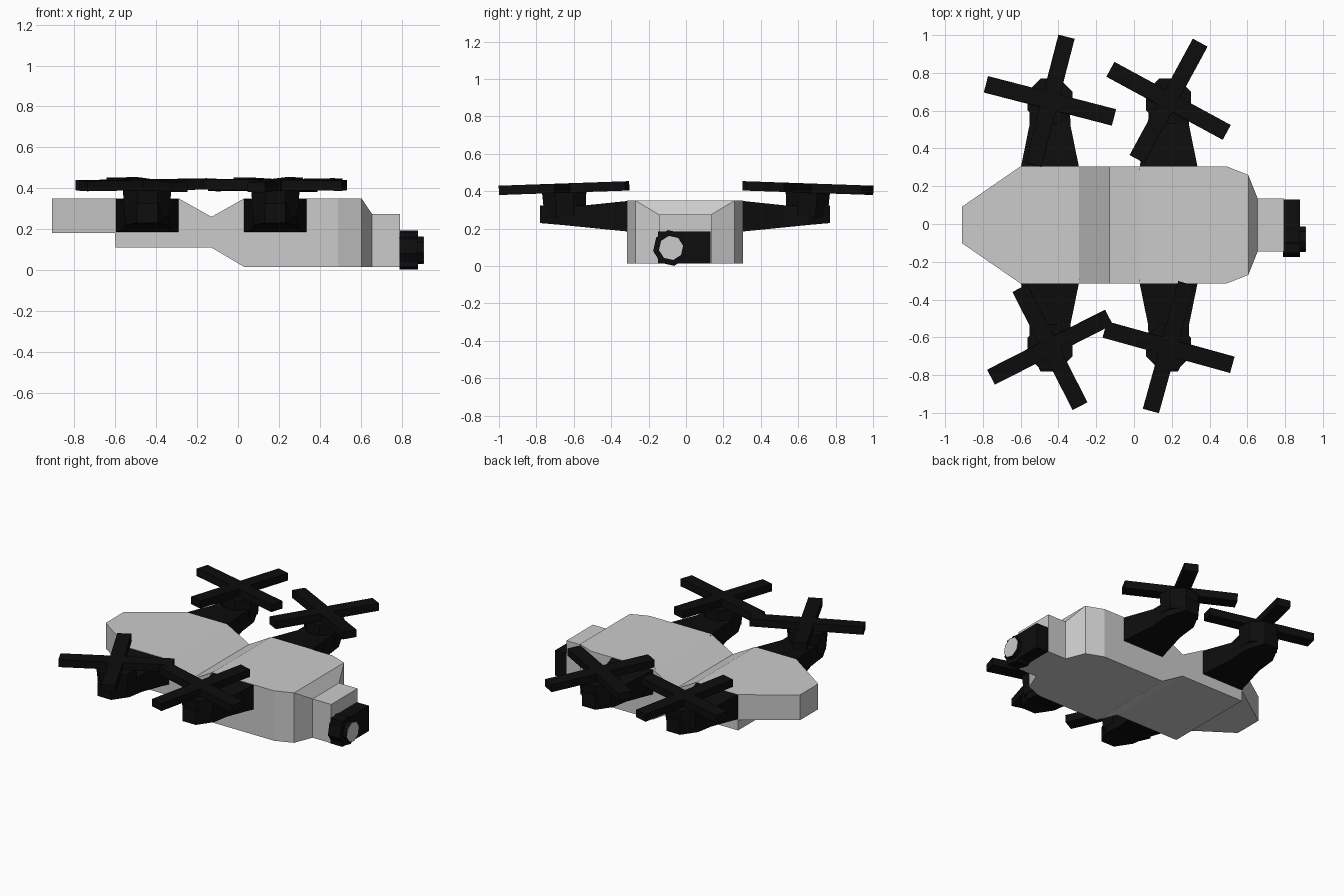
import bpy, bmesh, math
from mathutils import Matrix

if "Cube" in bpy.data.objects:
    bpy.data.objects.remove(bpy.data.objects["Cube"])

black = bpy.data.materials.new("black")
black.diffuse_color = (0.004, 0.004, 0.004, 1)
black.use_nodes = True
black.node_tree.nodes["Principled BSDF"].inputs["Base Color"].default_value = black.diffuse_color
Y0 = -0.005  # centre line of the body


def finish(name, bm, mat=None):
    bmesh.ops.recalc_face_normals(bm, faces=bm.faces)
    me = bpy.data.meshes.new(name)
    bm.to_mesh(me)
    bm.free()
    ob = bpy.data.objects.new(name, me)
    bpy.context.collection.objects.link(ob)
    if mat:
        me.materials.append(mat)
    return ob


def loft(name, stations, place, mat=None):
    """Skin rectangles given as (distance, half width, bottom, top)."""
    bm = bmesh.new()
    rings = [[bm.verts.new(place(d, s * w, z)) for s, z in
              ((-1, lo), (1, lo), (1, hi), (-1, hi))] for d, w, lo, hi in stations]
    for a, b in zip(rings, rings[1:]):
        for i in range(4):
            j = (i + 1) % 4
            bm.faces.new((a[i], a[j], b[j], b[i]))
    bm.faces.new(rings[0])
    bm.faces.new(rings[-1])
    bmesh.ops.dissolve_degenerate(bm, dist=0.0001, edges=bm.edges)
    return finish(name, bm, mat)


def prism(name, r1, r2, depth, matrix, mat=None, sides=8):
    bm = bmesh.new()
    bmesh.ops.create_cone(bm, cap_ends=True, segments=sides, radius1=r1,
                          radius2=r2, depth=depth, matrix=matrix)
    return finish(name, bm, mat)


def box(bm, size, matrix):
    bmesh.ops.create_cube(bm, size=1, matrix=matrix @ Matrix.Diagonal((*size, 1)))


# Fuselage with notched back, stepped belly and nose block
loft("fuselage", [
    (-0.91, 0.097, 0.18, 0.35), (-0.601, 0.31, 0.18, 0.35),
    (-0.60, 0.31, 0.11, 0.35), (-0.29, 0.31, 0.11, 0.35),
    (-0.13, 0.31, 0.11, 0.26), (0.03, 0.31, 0.015, 0.35),
    (0.49, 0.31, 0.015, 0.35), (0.605, 0.265, 0.015, 0.35),
    (0.655, 0.14, 0.015, 0.275), (0.793, 0.14, 0.015, 0.275)],
    lambda d, w, z: (d, Y0 + w, z))

# Arms, motor hubs and four-bladed rotors
for cx, side, turn in ((-0.445, 1, -14.5), (0.183, 1, -28.5),
                       (-0.445, -1, 27), (0.183, -1, -15.5)):
    loft("rotor_arm", [
        (0.29, 0.157, 0.183, 0.35), (0.53, 0.108, 0.207, 0.325),
        (0.66, 0.106, 0.22, 0.325), (0.775, 0.05, 0.23, 0.325)],
        lambda d, w, z: (cx + w, Y0 + side * d, z), black)
    tilt = (Matrix.Translation((cx, side * 0.652, 0.417))
            @ Matrix.Rotation(math.radians(-2 * side), 4, 'X'))
    prism("motor_hub", 0.118, 0.128, 0.13,
          tilt @ Matrix.Translation((0, 0, -0.09))
          @ Matrix.Rotation(math.pi / 8, 4, 'Z'), black)
    bm = bmesh.new()
    for k in range(2):
        box(bm, (0.70, 0.088, 0.05),
            tilt @ Matrix.Rotation(math.radians(turn + 90 * k), 4, 'Z'))
    finish("rotor_blades", bm, black)

# Camera block under the nose
bm = bmesh.new()
box(bm, (0.09, 0.28, 0.17), Matrix.Translation((0.835, -0.01, 0.1)))
finish("camera_block", bm, black)


def facing(x, turn):
    return (Matrix.Translation((x, -0.08, 0.097)) @ Matrix.Rotation(math.pi / 2, 4, 'Y')
            @ Matrix.Rotation(math.radians(turn), 4, 'Z'))


# Lens housing, barrel and glass
prism("lens_housing", 0.097, 0.097, 0.09, facing(0.835, 10), black)
prism("lens_barrel", 0.068, 0.068, 0.05, facing(0.883, 10), black)
prism("lens_glass", 0.066, 0.066, 0.004, facing(0.908, 10))
